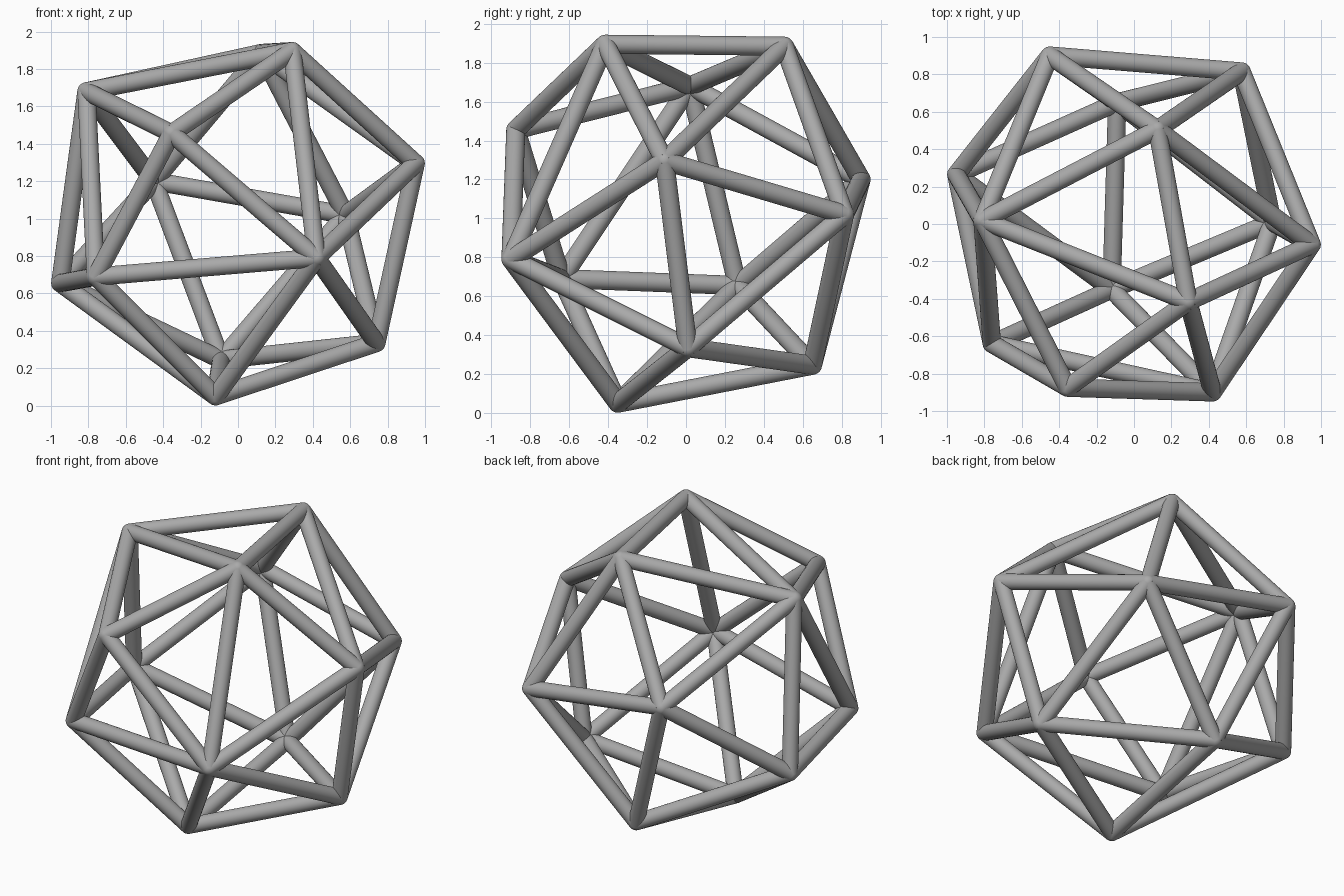
import bpy
from mathutils import Vector

default_cube = bpy.data.objects.get("Cube")
if default_cube:
    bpy.data.objects.remove(default_cube, do_unlink=True)

RADIUS = 0.049

# One plain grey material for the whole frame
grey = bpy.data.materials.new("plain_grey")
grey.use_nodes = True
colour = (0.4, 0.4, 0.4, 1)
grey.diffuse_color = colour
grey.node_tree.nodes["Principled BSDF"].inputs["Base Color"].default_value = colour

# Corner joints of the spherical cage, from top to bottom
joints = {
    "A": (0.29, -0.415, 1.895),
    "B": (0.125, 0.505, 1.885),
    "C": (-0.81, 0.02, 1.68),
    "D": (-0.355, -0.875, 1.455),
    "E": (0.95, -0.11, 1.295),
    "F": (-0.45, 0.90, 1.20),
    "G": (0.575, 0.815, 1.02),
    "H": (0.42, -0.90, 0.79),
    "I": (-0.76, -0.64, 0.69),
    "J": (-0.95, 0.265, 0.655),
    "K": (0.74, 0.01, 0.335),
    "L": (-0.09, 0.65, 0.245),
    "M": (-0.12, -0.35, 0.05),
}

# Struts, as each joint followed by the later joints it connects to
links = {
    "A": "BCDEH", "B": "CEFG", "C": "DFIJ", "D": "HI", "E": "GHK",
    "F": "GJL", "G": "KL", "H": "IKM", "I": "JM", "J": "LM",
    "K": "LM", "L": "M",
}


def finish(name):
    obj = bpy.context.object
    obj.name = name
    obj.data.materials.append(grey)
    bpy.ops.object.shade_smooth_by_angle()
    return obj


def strut(start, end, name):
    a, b = Vector(start), Vector(end)
    bpy.ops.mesh.primitive_cylinder_add(
        vertices=32, radius=RADIUS, depth=(b - a).length,
        location=(a + b) / 2, rotation=(b - a).to_track_quat("Z", "Y").to_euler())
    finish(name)


# Round joints close the corners
for key, position in joints.items():
    bpy.ops.mesh.primitive_uv_sphere_add(
        segments=32, ring_count=16, radius=RADIUS, location=position)
    finish("joint_" + key.lower())

# Round struts run between the joints
for key, others in links.items():
    for other in others:
        strut(joints[key], joints[other], "strut_" + key.lower() + other.lower())
